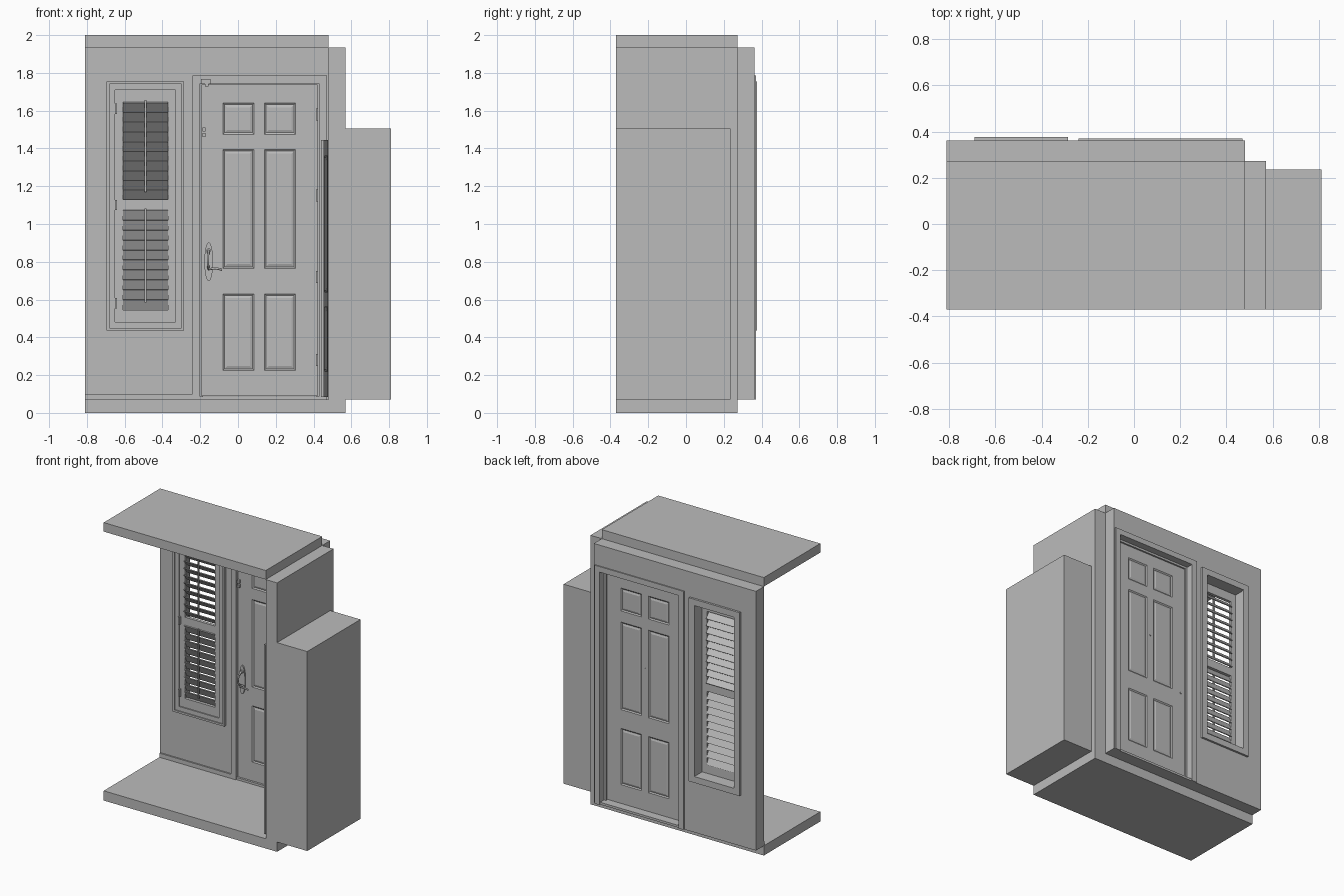
import bpy, bmesh, math
from mathutils import Matrix, Vector

if "Cube" in bpy.data.objects:
    bpy.data.objects.remove(bpy.data.objects["Cube"], do_unlink=True)

grey = bpy.data.materials.new("plain_grey")
grey.use_nodes = True
GREY = (0.5, 0.5, 0.5, 1)
grey.diffuse_color = GREY
grey.node_tree.nodes["Principled BSDF"].inputs["Base Color"].default_value = GREY


def finish(name, bm):
    bmesh.ops.recalc_face_normals(bm, faces=bm.faces)
    mesh = bpy.data.meshes.new(name)
    bm.to_mesh(mesh)
    bm.free()
    mesh.materials.append(grey)
    obj = bpy.data.objects.new(name, mesh)
    bpy.context.collection.objects.link(obj)
    return obj


def box(name, x, y, z, tilt=0.0):
    """Box from (min, max) pairs, optionally tilted about its own x axis."""
    bm = bmesh.new()
    size = Vector((x[1] - x[0], y[1] - y[0], z[1] - z[0]))
    mid = Vector((x[0] + x[1], y[0] + y[1], z[0] + z[1])) / 2
    m = Matrix.Translation(mid) @ Matrix.Rotation(tilt, 4, 'X') @ Matrix.Diagonal((*size, 1))
    bmesh.ops.create_cube(bm, size=1, matrix=m)
    return finish(name, bm)


def slab(name, x, y, z, holes=(), panels=()):
    """Upright slab with rectangular through holes and raised panels (x0, x1, z0, z1)."""
    rects = list(holes) + list(panels)
    xs = sorted({*x, *(v for r in rects for v in r[:2])})
    zs = sorted({*z, *(v for r in rects for v in r[2:])})

    def inside(cx, cz, group):
        return any(r[0] < cx < r[1] and r[2] < cz < r[3] for r in group)

    bm = bmesh.new()
    verts = {(a, c): bm.verts.new((a, y[0], c)) for a in xs for c in zs}
    for a, b in zip(xs, xs[1:]):
        for c, d in zip(zs, zs[1:]):
            if not inside((a + b) / 2, (c + d) / 2, holes):
                bm.faces.new([verts[a, c], verts[b, c], verts[b, d], verts[a, d]])
    bmesh.ops.delete(bm, geom=[v for v in bm.verts if not v.link_faces], context='VERTS')
    ext = bmesh.ops.extrude_face_region(bm, geom=bm.faces[:])
    bmesh.ops.translate(bm, vec=(0, y[1] - y[0], 0),
                        verts=[g for g in ext["geom"] if isinstance(g, bmesh.types.BMVert)])
    bmesh.ops.recalc_face_normals(bm, faces=bm.faces)
    picked = []
    for f in bm.faces:
        m = f.calc_center_median()
        if abs(f.normal.y) > 0.9 and inside(m.x, m.z, panels):
            picked.append(f)
    if picked:
        # moulded groove, then a sloped raised field
        bmesh.ops.inset_individual(bm, faces=picked, thickness=0.012, depth=-0.006)
        bmesh.ops.inset_individual(bm, faces=picked, thickness=0.02, depth=0.005)
    return finish(name, bm)


def frame(name, x, y, z, w):
    return slab(name, x, y, z, holes=[(x[0] + w, x[1] - w, z[0] + w, z[1] - w)])


def disc(name, centre, rx, rz, depth, segments=32):
    """Elliptical plate or rod facing front."""
    bm = bmesh.new()
    m = (Matrix.Translation(centre) @ Matrix.Diagonal((rx, depth, rz, 1))
         @ Matrix.Rotation(math.pi / 2, 4, 'X'))
    bmesh.ops.create_cone(bm, cap_ends=True, segments=segments,
                          radius1=1, radius2=1, depth=1, matrix=m)
    obj = finish(name, bm)
    for p in obj.data.polygons:
        p.use_smooth = len(p.vertices) == 4
    obj.data.set_sharp_from_angle(angle=math.radians(40))
    return obj


def tube(name, points, radius):
    cu = bpy.data.curves.new(name, 'CURVE')
    cu.dimensions = '3D'
    cu.bevel_depth = radius
    cu.bevel_resolution = 2
    cu.use_fill_caps = True
    sp = cu.splines.new('BEZIER')
    sp.bezier_points.add(len(points) - 1)
    for bp, p in zip(sp.bezier_points, points):
        bp.co = p
        bp.handle_left_type = bp.handle_right_type = 'AUTO'
    cu.materials.append(grey)
    obj = bpy.data.objects.new(name, cu)
    bpy.context.collection.objects.link(obj)
    return obj


# Floor and ceiling
box("floor", (-0.81, 0.57), (-0.37, 0.272), (0, 0.07))
box("ceiling", (-0.81, 0.48), (-0.37, 0.272), (1.935, 2.0))

# Back wall with door and window openings
DOOR = (-0.2, 0.43, 0.07, 1.745)
WINDOW = (-0.65, -0.33, 0.48, 1.71)
slab("back_wall", (-0.81, 0.48), (0.272, 0.362), (0.07, 1.935), holes=[DOOR, WINDOW])

# Side wall with closet opening, turned to run front to back
CLOSET = (-0.34, 0.15, 0.07, 1.45)
side = slab("side_wall", (-0.37, 0.272), (-0.57, -0.48), (0.07, 1.935), holes=[CLOSET])
side.rotation_euler.z = math.pi / 2

# Hollow closet behind the side wall
CY, CZ, T = (-0.37, 0.235), (0.07, 1.505), 0.03
box("closet_floor", (0.57, 0.81), CY, (CZ[0], CZ[0] + 0.015))
box("closet_top", (0.57, 0.81), CY, (CZ[1] - T, CZ[1]))
box("closet_side", (0.81 - T, 0.81), CY, CZ)
box("closet_front", (0.57, 0.81), (CY[0], CY[0] + T), CZ)
box("closet_back", (0.57, 0.81), (CY[1] - T, CY[1]), CZ)

# Closet door, slightly ajar into the room
leaf = slab("closet_door", (-0.485, 0), (0, 0.014), (0.085, 1.445),
            panels=[(-0.42, -0.065, 0.22, 0.56), (-0.42, -0.065, 0.64, 1.36)])
leaf.location = (0.476, 0.148, 0)
leaf.rotation_euler.z = math.pi / 2 - 0.045

# Entry door with six raised panels
columns = [(-0.08, 0.085), (0.14, 0.305)]
rows = [(0.225, 0.63), (0.765, 1.395), (1.475, 1.64)]
slab("entry_door", (-0.192, 0.42), (0.276, 0.305), (0.09, 1.738),
     panels=[(*c, *r) for c in columns for r in rows])
box("threshold", (-0.2, 0.43), (0.268, 0.362), (0.07, 0.086))

# Door stops and casings on both faces of the wall
slab("door_stop", DOOR[:2], (0.306, 0.318), DOOR[2:], holes=[(-0.185, 0.415, 0.07, 1.73)])
for label, y in (("inner", (0.262, 0.272)), ("outer", (0.362, 0.37))):
    slab(label + "_door_casing", (-0.24, 0.47), y, (0.07, 1.785), holes=[DOOR])

# Door hinges
for z in (0.28, 0.72, 1.15, 1.58):
    box("door_hinge", (0.412, 0.424), (0.262, 0.28), (z - 0.032, z + 0.032))

# Oval handle plate, grip, lever, lock parts and peephole
disc("handle_plate", (-0.155, 0.272, 0.8), 0.023, 0.103, 0.01)
tube("handle_grip", [(-0.155, 0.27, 0.865), (-0.158, 0.235, 0.84),
                     (-0.158, 0.235, 0.78), (-0.155, 0.27, 0.76)], 0.006)
tube("handle_lever", [(-0.15, 0.272, 0.762), (-0.147, 0.24, 0.762),
                      (-0.12, 0.234, 0.765), (-0.085, 0.238, 0.758)], 0.006)
disc("lock_turn", (-0.155, 0.265, 0.86), 0.012, 0.012, 0.02, 20)
disc("outer_keyhole", (-0.155, 0.305, 0.76), 0.007, 0.007, 0.006, 16)
disc("peephole", (0.113, 0.29, 1.11), 0.006, 0.006, 0.036, 16)
box("door_sensor", (-0.195, -0.145), (0.248, 0.276), (1.742, 1.768))
box("sensor_arm", (-0.175, -0.155), (0.252, 0.276), (1.728, 1.742))
box("latch_upper", (-0.188, -0.172), (0.255, 0.276), (1.49, 1.512))
box("latch_lower", (-0.188, -0.172), (0.255, 0.276), (1.46, 1.482))

# Baseboard
box("baseboard", (-0.81, -0.24), (0.262, 0.272), (0.07, 0.1))

# Window casings: stepped inside, flat outside
frame("window_casing_rim", (-0.695, -0.285), (0.25, 0.272), (0.435, 1.755), 0.014)
frame("window_casing", (-0.682, -0.298), (0.258, 0.272), (0.448, 1.742), 0.032)
frame("outer_window_casing", (-0.69, -0.285), (0.362, 0.377), (0.435, 1.755), 0.045)

# Shutter frame with two louvre bays
BAYS = [("lower", (0.545, 1.07), -62), ("upper", (1.13, 1.645), -48)]
LX = (-0.61, -0.37)
slab("shutter_frame", WINDOW[:2], (0.266, 0.288), WINDOW[2:],
     holes=[(*LX, *z) for _, z, _ in BAYS])
for z in (0.58, 1.10, 1.61):
    box("shutter_hinge", (-0.652, -0.64), (0.25, 0.27), (z - 0.027, z + 0.027))

COUNT = 10
for label, (z0, z1), angle in BAYS:
    pitch = (z1 - z0) / COUNT
    for i in range(COUNT):
        z = z0 + (i + 0.5) * pitch
        box(label + "_louvre", LX, (0.277 - 0.032, 0.277 + 0.032),
            (z - 0.003, z + 0.003), math.radians(angle))
    # Tilt rod in front of the louvres
    box(label + "_tilt_rod", (-0.495, -0.484), (0.245, 0.255), (z0 + 0.04, z1 + 0.012))
